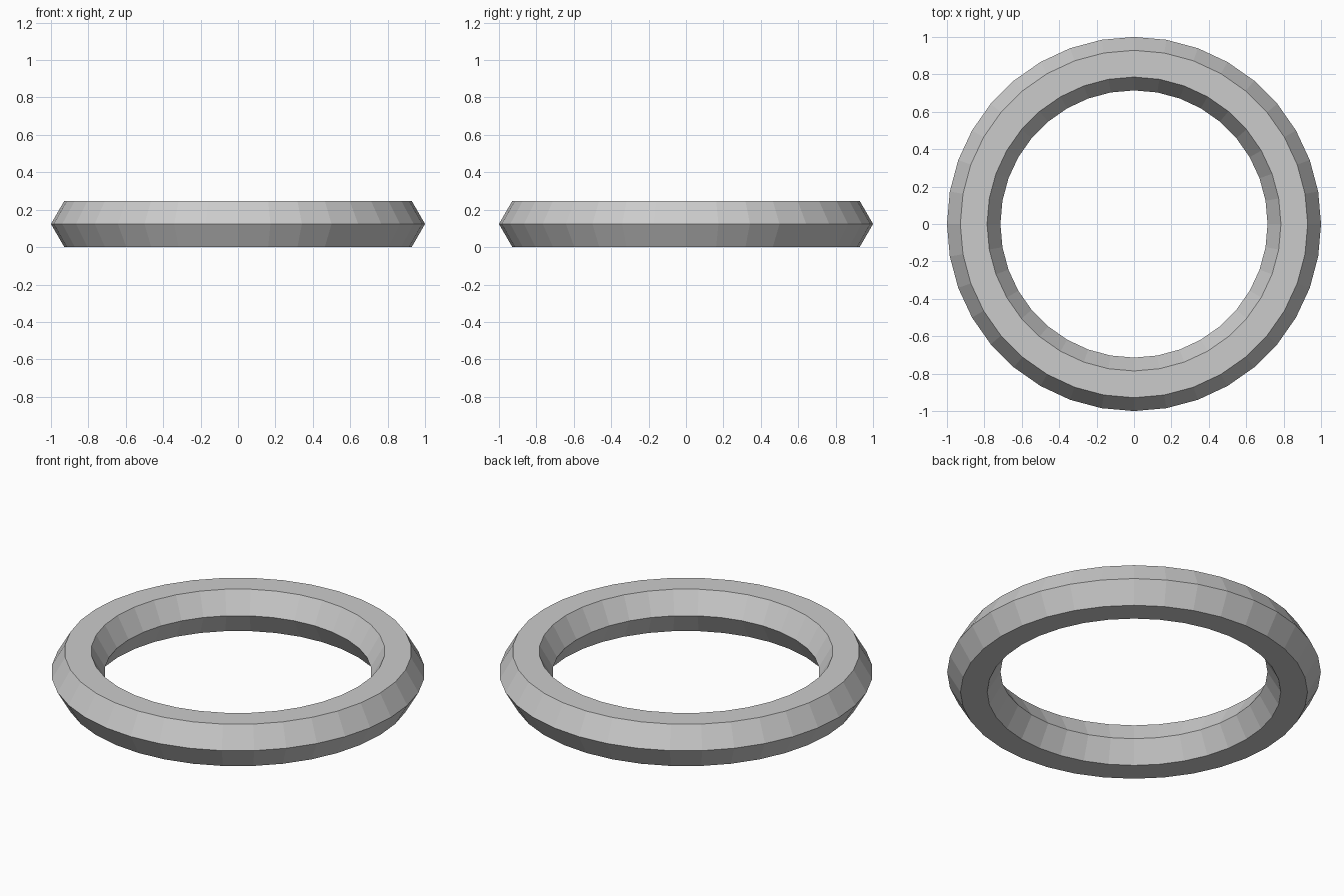
import bpy
import math

if "Cube" in bpy.data.objects:
    bpy.data.objects.remove(bpy.data.objects["Cube"])

# Ring with a hexagonal cross-section, 36 flat-shaded segments
MINOR = 1 / 7
MAJOR = 1 - MINOR
bpy.ops.mesh.primitive_torus_add(
    major_segments=36, minor_segments=6,
    major_radius=MAJOR, minor_radius=MINOR,
    location=(0, 0, MINOR * math.sin(math.radians(60))))
ring = bpy.context.object
ring.name = "ring"
ring.data.shade_flat()
